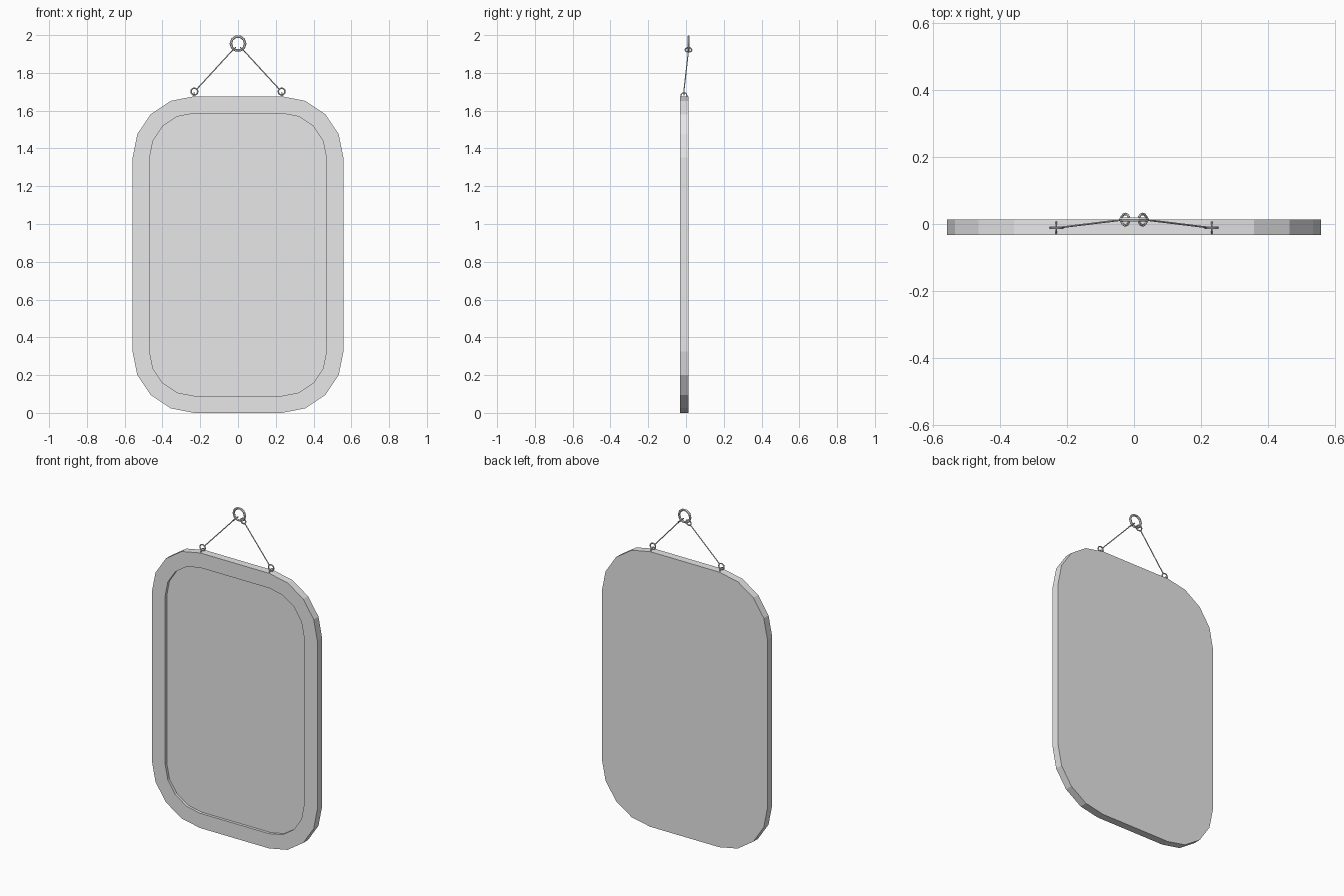
import bpy, bmesh, math
from mathutils import Vector

cube = bpy.data.objects.get("Cube")
if cube:
    bpy.data.objects.remove(cube, do_unlink=True)

grey = bpy.data.materials.new("plain_grey")
grey.use_nodes = True
grey.diffuse_color = (0.8, 0.8, 0.8, 1)
grey.node_tree.nodes["Principled BSDF"].inputs["Base Color"].default_value = (0.8, 0.8, 0.8, 1)

FRONT, BACK, RECESS = -0.033, 0.013, -0.016
OUTER, INNER = 0.325, 0.235          # concentric corner radii
CORNER_X, CORNER_Z, MID_Z = 0.233, 0.513, 0.838


def rounded_loop(bm, radius, y):
    """Ring of vertices around a rounded rectangle, four segments a corner."""
    loop = []
    for i, (sx, sz) in enumerate([(1, 1), (-1, 1), (-1, -1), (1, -1)]):
        for k in range(5):
            a = math.radians(90 * i + 22.5 * k)
            loop.append(bm.verts.new((sx * CORNER_X + radius * math.cos(a), y,
                                      MID_Z + sz * CORNER_Z + radius * math.sin(a))))
    return loop


def loft(name, sections):
    """Joins rounded rectangles (radius, y) and caps the first and last."""
    bm = bmesh.new()
    loops = [rounded_loop(bm, r, y) for r, y in sections]
    for a, b in zip(loops, loops[1:]):
        for i in range(len(a)):
            j = (i + 1) % len(a)
            bm.faces.new((a[i], a[j], b[j], b[i]))
    bm.faces.new(loops[0])
    bm.faces.new(loops[-1])
    bmesh.ops.recalc_face_normals(bm, faces=bm.faces)
    mesh = bpy.data.meshes.new(name)
    bm.to_mesh(mesh)
    bm.free()
    obj = bpy.data.objects.new(name, mesh)
    bpy.context.collection.objects.link(obj)
    mesh.materials.append(grey)


def ring(name, centre, axis, major, minor, segments):
    """Torus whose hole points along the given axis."""
    bpy.ops.mesh.primitive_torus_add(
        location=centre, rotation=Vector(axis).to_track_quat('Z', 'Y').to_euler(),
        major_radius=major, minor_radius=minor, major_segments=segments, minor_segments=6)
    obj = bpy.context.object
    obj.name = name
    obj.data.materials.append(grey)
    bpy.ops.object.shade_smooth_by_angle()


def wire(name, start, end, radius):
    start, end = Vector(start), Vector(end)
    span = end - start
    bpy.ops.mesh.primitive_cylinder_add(
        vertices=6, radius=radius, depth=span.length, location=(start + end) / 2,
        rotation=span.to_track_quat('Z', 'Y').to_euler())
    obj = bpy.context.object
    obj.name = name
    obj.data.materials.append(grey)
    bpy.ops.object.shade_smooth_by_angle()


# Frame with a recessed front, and the mirror plate lying in it
loft("frame", [(OUTER, BACK), (OUTER, FRONT), (INNER, FRONT), (INNER, RECESS)])
loft("mirror_plate", [(INNER - 0.001, RECESS + 0.003), (INNER - 0.001, RECESS - 0.002)])

# Hanging ring
ring("hanging_ring", (0, 0.013, 1.955), (0, 1, 0), 0.038, 0.007, 10)

# Eyelets, wire loops and wires on both sides
for side, s in (("left", 1), ("right", -1)):
    ring(side + "_eyelet", (s * 0.232, -0.011, 1.679), (1, 0, 0), 0.016, 0.003, 12)
    ring(side + "_lower_loop", (s * 0.231, -0.011, 1.701), (0, 1, 0), 0.018, 0.004, 12)
    ring(side + "_upper_loop", (s * 0.026, 0.013, 1.922), (s, 0, 1), 0.017, 0.004, 12)
    wire(side + "_wire", (s * 0.218, -0.010, 1.714), (s * 0.038, 0.012, 1.910), 0.003)
